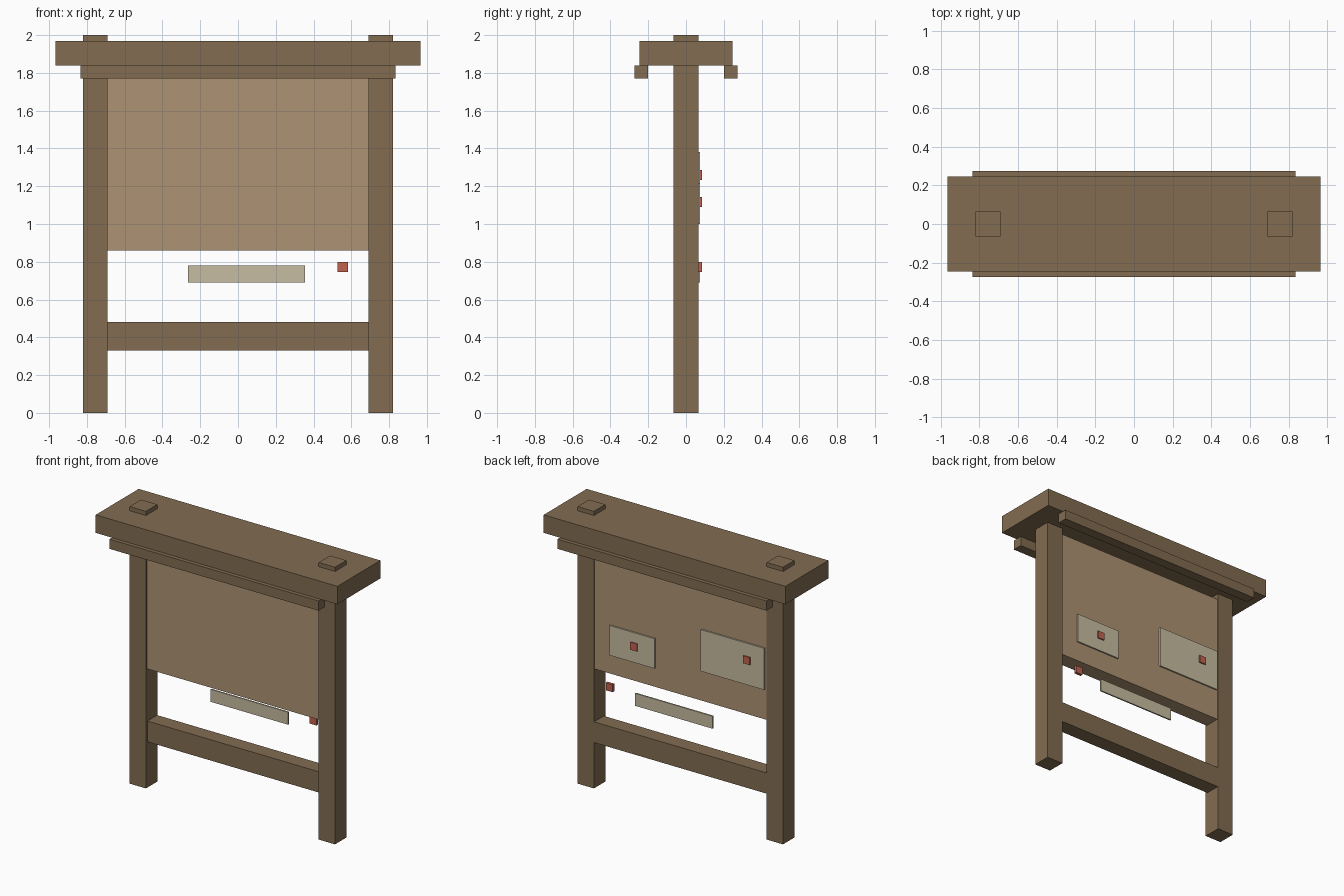
import bpy

if "Cube" in bpy.data.objects:
    bpy.data.objects.remove(bpy.data.objects["Cube"])


def srgb(r, g, b):
    """Convert 0-255 display values to a linear colour."""
    def lin(v):
        v /= 255
        return v / 12.92 if v <= 0.04045 else ((v + 0.055) / 1.055) ** 2.4
    return (lin(r), lin(g), lin(b), 1)


def material(name, *rgb):
    mat = bpy.data.materials.new(name)
    mat.diffuse_color = srgb(*rgb)
    mat.use_nodes = True
    mat.node_tree.nodes["Principled BSDF"].inputs["Base Color"].default_value = mat.diffuse_color
    return mat


WOOD = material("dark wood", 130, 108, 81)
BOARD = material("light wood", 174, 146, 115)
PAPER = material("aged paper", 198, 188, 161)
RED = material("red pin", 192, 98, 80)


def box(name, x, y, z, mat):
    """Box from (min, max) ranges on each axis."""
    bpy.ops.mesh.primitive_cube_add(
        size=1, location=[(a + b) / 2 for a, b in (x, y, z)])
    ob = bpy.context.object
    ob.name = name
    ob.scale = [b - a for a, b in (x, y, z)]
    bpy.ops.object.transform_apply(location=False, rotation=False, scale=True)
    ob.data.materials.append(mat)
    return ob


# Posts, running up through the roof
box("left_post", (-0.82, -0.69), (-0.065, 0.065), (0, 2), WOOD)
box("right_post", (0.69, 0.82), (-0.065, 0.065), (0, 2), WOOD)

# Roof slab with a batten under each long edge
box("roof", (-0.965, 0.965), (-0.245, 0.245), (1.84, 1.97), WOOD)
box("front_batten", (-0.835, 0.835), (-0.273, -0.2), (1.77, 1.84), WOOD)
box("back_batten", (-0.835, 0.835), (0.2, 0.273), (1.77, 1.84), WOOD)

# Notice panel and lower rail between the posts
box("panel", (-0.69, 0.69), (-0.055, 0.058), (0.86, 1.80), BOARD)
box("lower_rail", (-0.69, 0.69), (-0.048, 0.063), (0.33, 0.48), WOOD)

# Notices: x range, z range
notices = [((0.20, 0.56), (1.00, 1.215)),
           ((-0.675, -0.17), (1.08, 1.38)),
           ((-0.265, 0.355), (0.69, 0.78))]
for i, (x, z) in enumerate(notices):
    box(f"notice_{i + 1}", x, (0.064, 0.075), z, PAPER)

# Square pins: x, z centre
for i, (x, z) in enumerate([(0.36, 1.117), (-0.54, 1.26), (0.555, 0.772)]):
    box(f"pin_{i + 1}", (x - 0.027, x + 0.027), (0.064, 0.084),
        (z - 0.027, z + 0.027), RED)
